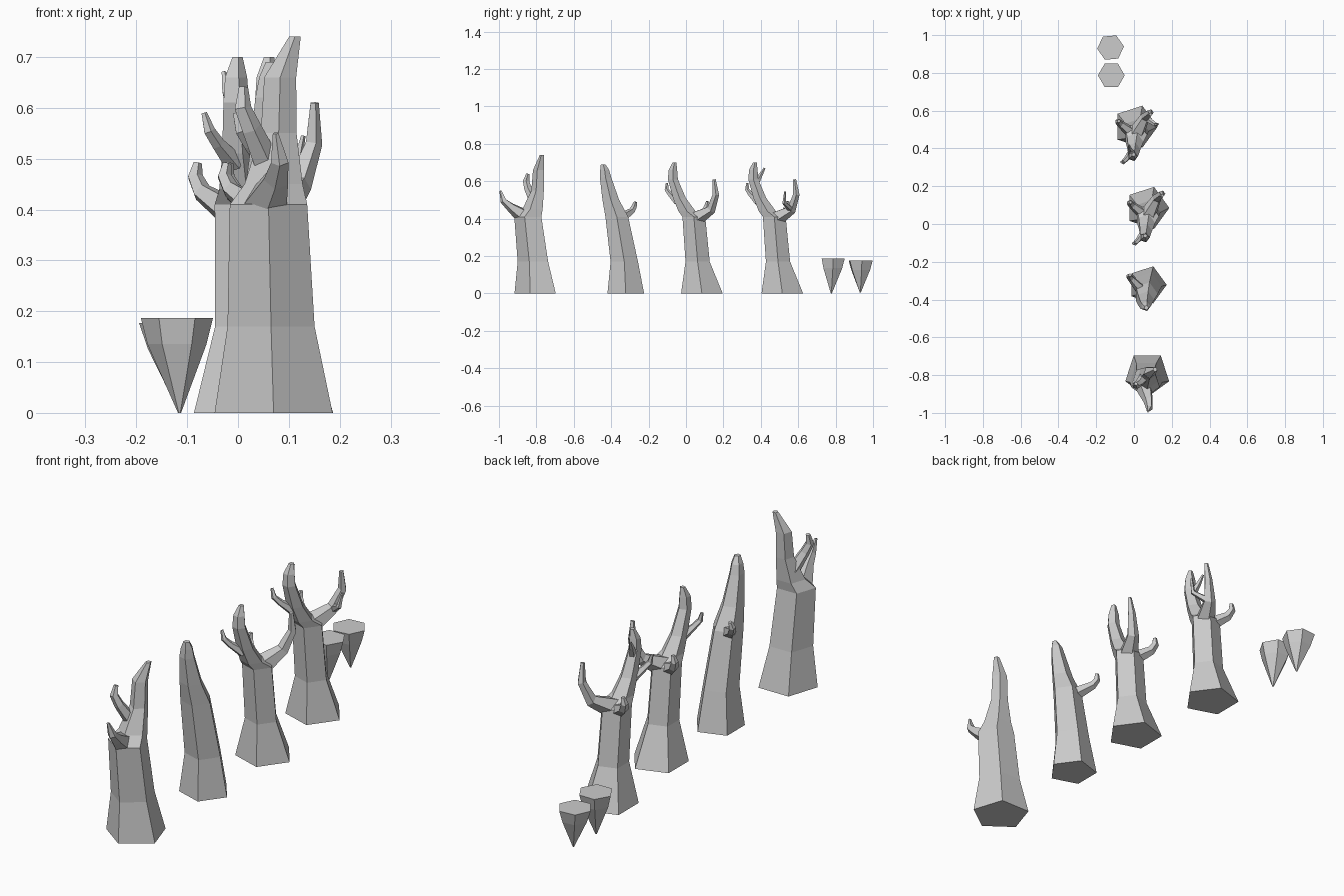
import bpy, bmesh, math
from mathutils import Vector, Matrix


def tube(name, path, sides=5, spin=0.0, level=False, shift=(0, 0, 0)):
    """Low-poly tapering tube; path holds (x, y, z, radius) stations."""
    bm = bmesh.new()
    pts = [Vector(p[:3]) + Vector(shift) for p in path]
    rings = []
    for i, c in enumerate(pts):
        d = (pts[min(i + 1, len(pts) - 1)] - pts[max(i - 1, 0)]).normalized()
        rot = Matrix.Identity(3) if level else Vector((0, 0, 1)).rotation_difference(d).to_matrix()
        ring = []
        for k in range(sides):
            a = math.radians(spin) + 2 * math.pi * k / sides
            ring.append(bm.verts.new(c + rot @ Vector((math.cos(a), math.sin(a), 0)) * path[i][3]))
        rings.append(ring)
    for lo, hi in zip(rings, rings[1:]):
        for k in range(sides):
            n = (k + 1) % sides
            bm.faces.new((lo[k], lo[n], hi[n], hi[k]))
    bm.faces.new(rings[0][::-1])
    bm.faces.new(rings[-1])
    mesh = bpy.data.meshes.new(name)
    bm.to_mesh(mesh)
    bm.free()
    obj = bpy.data.objects.new(name, mesh)
    bpy.context.collection.objects.link(obj)
    return obj


# Front tree: trunk sweeping up into its main limb
tube("front_trunk", [(.07, -.795, 0, .122), (.065, -.81, .17, .09), (.06, -.838, .41, .08),
                     (.07, -.815, .45, .06), (.08, -.79, .55, .037),
                     (.083, -.785, .66, .033), (.112, -.77, .74, .012)], spin=-90, level=True)
tube("front_trunk_fore_branch", [(.05, -.85, .40, .05), (.075, -.935, .46, .026),
                                 (.082, -.975, .495, .018), (.074, -.992, .55, .006)], spin=-90)
tube("front_trunk_side_branch", [(.065, -.80, .47, .03), (.025, -.845, .56, .021),
                                 (.008, -.855, .60, .018), (.01, -.845, .64, .01)])

# Second tree: plain leaning trunk
tube("second_trunk", [(.07, -.322, 0, .103), (.07, -.33, .17, .077), (.062, -.37, .41, .064),
                      (.06, -.402, .50, .047), (.06, -.43, .62, .032),
                      (.062, -.435, .66, .025), (.065, -.443, .69, .013)], level=True)
tube("second_trunk_knob_branch", [(.04, -.35, .40, .03), (-.015, -.29, .44, .018),
                                  (-.027, -.277, .465, .015), (-.022, -.27, .49, .009)])

# Third and fourth trees share the same forked form
for name, s in (("third", (0, 0, 0)), ("fourth", (-.062, .43, 0))):
    tube(name + "_trunk", [(.07, .085, 0, .117), (.072, .062, .17, .068), (.068, .042, .41, .064),
                           (.064, .005, .44, .048), (.06, -.035, .51, .036),
                           (.056, -.07, .61, .028), (.056, -.07, .66, .024),
                           (.06, -.062, .70, .011)], level=True, shift=s)
    tube(name + "_trunk_back_branch", [(.075, .05, .40, .045), (.12, .135, .45, .026),
                                       (.148, .16, .53, .018), (.15, .15, .61, .009)], shift=s)
    tube(name + "_trunk_fore_branch", [(.055, -.045, .49, .022), (.022, -.085, .53, .014),
                                       (.005, -.103, .555, .012), (-.005, -.102, .59, .006)], shift=s)
    tube(name + "_trunk_knob_branch", [(.04, .06, .40, .03), (-.01, .10, .435, .02),
                                       (-.023, .112, .465, .016), (-.018, .115, .492, .009)], shift=s)

# Extra twigs on the fourth tree
tube("fourth_trunk_top_twig", [(-.006, .37, .58, .017), (-.022, .40, .635, .011),
                               (-.028, .42, .67, .005)])
tube("fourth_trunk_back_twig", [(.065, .56, .45, .017), (.115, .525, .485, .011),
                                (.128, .53, .545, .005)])

# Hanging spikes standing on their points
tube("near_spike", [(-.115, .777, 0, .003), (-.12, .785, .135, .058), (-.12, .787, .187, .071)],
     sides=6, level=True)
tube("far_spike", [(-.115, .932, .005, .003), (-.122, .934, .125, .055), (-.124, .934, .177, .071)],
     sides=6, spin=5, level=True)
